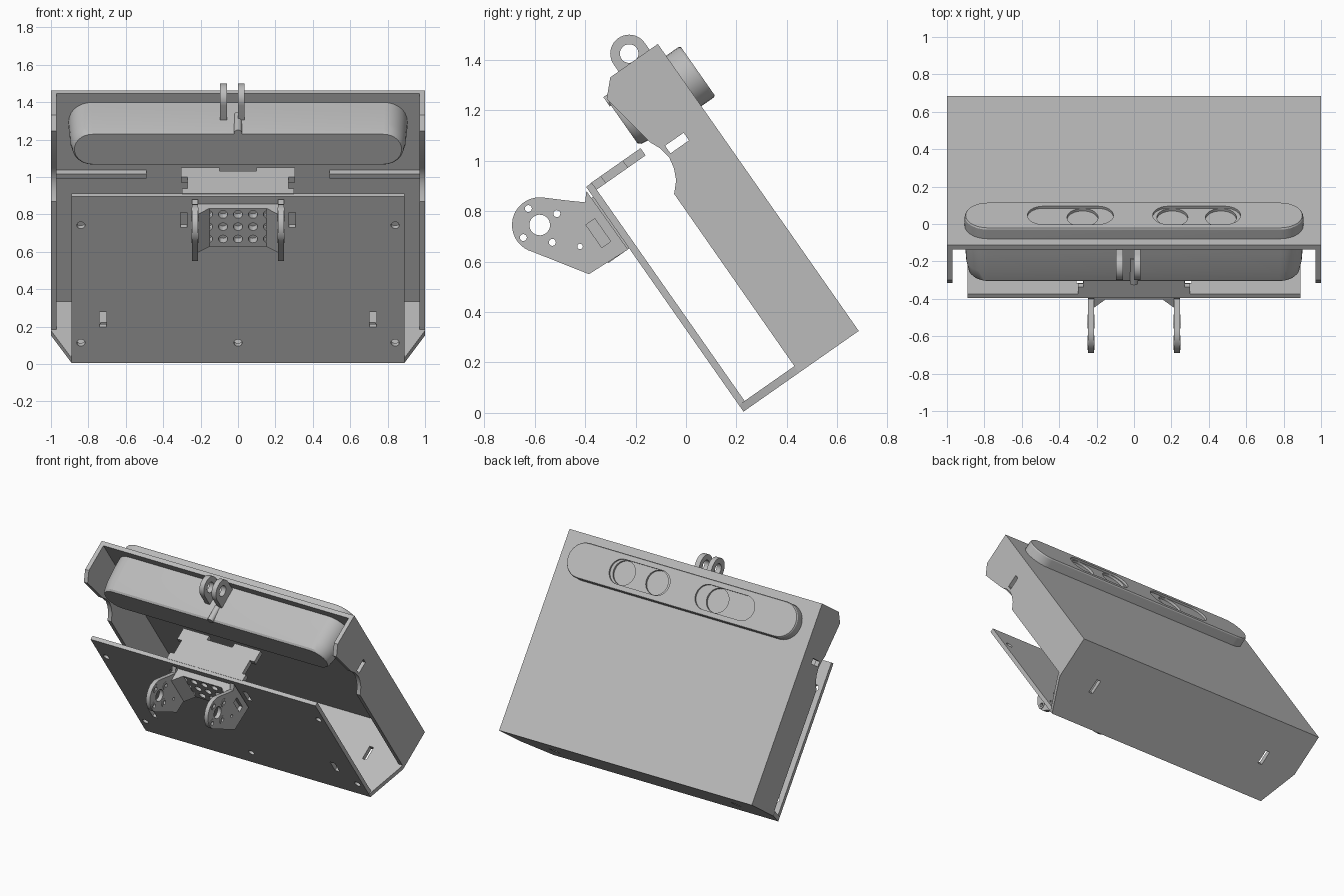
import bpy, bmesh, math
from mathutils import Matrix, Vector

if "Cube" in bpy.data.objects:
    bpy.data.objects.remove(bpy.data.objects["Cube"])

grey = bpy.data.materials.new("plain_grey")
grey.diffuse_color = (0.5, 0.5, 0.5, 1)
grey.use_nodes = True
grey.node_tree.nodes["Principled BSDF"].inputs["Base Color"].default_value = grey.diffuse_color

# Everything is built upright (x across, y towards the back, z up the panel),
# then leaned back by 35 degrees at the end.
LEAN = Matrix.Translation((0, 0.685, 0.325)) @ Matrix.Rotation(math.radians(35), 4, 'X')


def place(axis, p, t):
    if axis == 'x':
        return (t, p[0], p[1])
    if axis == 'y':
        return (p[0], t, p[1])
    return (p[0], p[1], t)


def loft(name, axis, rings):
    """Skin a list of (offset, outline) rings along an axis and cap the ends."""
    bm = bmesh.new()
    loops = [[bm.verts.new(place(axis, p, t)) for p in pts] for t, pts in rings]
    for lo, hi in zip(loops, loops[1:]):
        n = len(lo)
        for i in range(n):
            j = (i + 1) % n
            bm.faces.new((lo[i], lo[j], hi[j], hi[i]))
    bm.faces.new(loops[0])
    bm.faces.new(loops[-1])
    bmesh.ops.recalc_face_normals(bm, faces=bm.faces)
    me = bpy.data.meshes.new(name)
    bm.to_mesh(me)
    bm.free()
    ob = bpy.data.objects.new(name, me)
    bpy.context.collection.objects.link(ob)
    me.materials.append(grey)
    return ob


def prism(name, axis, pts, lo, hi):
    return loft(name, axis, [(lo, pts), (hi, pts)])


def rect(u0, u1, v0, v1):
    return [(u0, v0), (u1, v0), (u1, v1), (u0, v1)]


def arc(cu, cv, r, a0, a1, n):
    return [(cu + r * math.cos(math.radians(a0 + (a1 - a0) * i / n)),
             cv + r * math.sin(math.radians(a0 + (a1 - a0) * i / n))) for i in range(n + 1)]


def circle(cu, cv, r, n=24):
    return arc(cu, cv, r, 0, 360, n)[:-1]


def stadium(u0, u1, cv, r, n=14):
    """Slot outline with round ends centred on u0 and u1."""
    return arc(u1, cv, r, -90, 90, n) + arc(u0, cv, r, 90, 270, n)


def cut(ob, axis, pts, lo, hi):
    cutter = prism("cutter", axis, pts, lo, hi)
    mod = ob.modifiers.new("cut", 'BOOLEAN')
    mod.operation, mod.solver, mod.object = 'DIFFERENCE', 'EXACT', cutter
    dg = bpy.context.evaluated_depsgraph_get()
    dg.update()
    new = bpy.data.meshes.new_from_object(ob.evaluated_get(dg))
    ob.modifiers.clear()
    ob.data = new
    bpy.data.objects.remove(cutter)


# Back panel
prism("back_panel", 'y', rect(-0.97, 0.97, 0, 1.389), -0.03, 0)

# Side walls with a cable notch and a small slot
wall = [(0, 0), (0, 1.389), (-0.23, 1.389), (-0.291, 1.327), (-0.25, 1.09), (-0.23, 1.045),
        (-0.221, 0.995), (-0.23, 0.95), (-0.25, 0.905), (-0.288, 0.865), (-0.289, 0)]
for side, lo, hi in (("left", -1, -0.97), ("right", 0.97, 1)):
    ob = prism(side + "_wall", 'x', wall, lo, hi)
    cut(ob, 'x', rect(-0.208, -0.118, 1.005, 1.042), lo - 0.1, hi + 0.1)

# Floor with clipped front corners and two slots
floor = prism("floor", 'z', [(-1, 0), (1, 0), (1, -0.30), (0.89, -0.556),
                             (-0.89, -0.556), (-1, -0.30)], 0, 0.032)
for s in (-1, 1):
    cut(floor, 'z', rect(s * 0.72 - 0.016, s * 0.72 + 0.016, -0.325, -0.225), -0.1, 0.1)

# Front plate with screw holes and slots
plate = prism("front_plate", 'y', rect(-0.89, 0.89, 0, 1.088), -0.558, -0.53)
for x, z in ((-0.84, 0.90), (0.84, 0.90), (-0.84, 0.133), (0.84, 0.133), (0, 0.133)):
    cut(plate, 'y', circle(x, z, 0.022, 16), -0.7, -0.4)
for s in (-1, 1):
    for x, z in ((0.29, 0.935), (0.722, 0.285)):
        cut(plate, 'y', rect(s * x - 0.018, s * x + 0.018, z - 0.05, z + 0.05), -0.7, -0.4)

# Tongue shelf on top of the front plate
half = [(0.10, -0.325), (0.10, -0.293), (0.305, -0.293), (0.305, -0.38),
        (0.27, -0.38), (0.27, -0.485), (0.30, -0.485), (0.30, -0.535)]
prism("top_tongue", 'z', half + [(-x, y) for x, y in reversed(half)], 1.055, 1.09)

# Inner ledges on the back panel
for s, side in ((-1, "left"), (1, "right")):
    prism(side + "_ledge", 'y', rect(*sorted((s * 0.49, s * 0.97)), 0.86, 0.89), -0.065, -0.03)

# Sensor bar running through the panel
MID = 1.21


def bar(half_width, r):
    return stadium(-half_width + r, half_width - r, MID, r)


sensor = loft("sensor_bar", 'y', [
    (-0.292, bar(0.875, 0.098)), (-0.28, bar(0.885, 0.108)), (-0.22, bar(0.897, 0.117)),
    (-0.10, bar(0.905, 0.122)), (0.06, bar(0.905, 0.122)), (0.068, bar(0.90, 0.117))])
for x0, x1 in ((0.185, 0.485), (-0.485, -0.195)):
    cut(sensor, 'y', stadium(x0, x1, MID, 0.085), 0.054, 0.2)
for x in (0.205, 0.465, -0.275):
    cut(sensor, 'y', circle(x, MID, 0.083, 32), 0.038, 0.2)

# Twin lugs and the little pin on top of the sensor
for name, x in (("left_lug", -0.078), ("right_lug", 0.018)):
    lug = prism(name, 'x', [(-0.19, 1.31), (-0.04, 1.31)] + arc(-0.115, 1.423, 0.075, 0, 180, 20),
                x - 0.018, x + 0.018)
    cut(lug, 'x', circle(-0.115, 1.423, 0.037), x - 0.1, x + 0.1)
prism("top_pin", 'y', circle(0, 1.318, 0.022, 16), -0.298, -0.13)

# Mounting bracket: web with a grid of holes
web = prism("bracket_web", 'y', rect(-0.225, 0.225, 0.79, 1.04), -0.60, -0.558)
for z in (0.84, 0.92, 1.0):
    for x in (-0.16, -0.08, 0, 0.08, 0.16):
        cut(web, 'y', circle(x, z, 0.025, 12), -0.7, -0.5)
for s, side in ((-1, "left"), (1, "right")):
    prism(side + "_gusset", 'z', [(s * 0.22, -0.598), (s * 0.15, -0.598), (s * 0.22, -0.66)],
          0.79, 1.04)


def to_local(y, z):
    v = LEAN.inverted() @ Vector((0, y, z))
    return (v.y, v.z)


# Mounting bracket: two ears with a ring of screw bosses
ear_outline = [to_local(*p) for p in arc(-0.58, 0.745, 0.11, 80, 255, 18) +
               [(-0.385, 0.55), (-0.23, 0.648), (-0.395, 0.88), (-0.40, 0.835), (-0.47, 0.842)]]
screws = [(-0.625, 0.81), (-0.512, 0.79), (-0.645, 0.695), (-0.53, 0.676)]
for s, side in ((-1, "left"), (1, "right")):
    lo, hi = sorted((s * 0.215, s * 0.245))
    ear = prism(side + "_bracket_ear", 'x', ear_outline, lo, hi)
    cut(ear, 'x', circle(*to_local(-0.58, 0.745), 0.041), lo - 0.1, hi + 0.1)
    cut(ear, 'x', circle(*to_local(-0.42, 0.66), 0.011, 12), lo - 0.1, hi + 0.1)
    cut(ear, 'x', rect(-0.645, -0.602, 0.855, 0.965), lo - 0.1, hi + 0.1)
    for i, p in enumerate(screws):
        c = to_local(*p)
        cut(ear, 'x', circle(*c, 0.014, 12), lo - 0.1, hi + 0.1)
        boss = prism(f"{side}_boss_{i + 1}", 'x', circle(*c, 0.028, 20), lo - 0.004, hi + 0.004)
        cut(boss, 'x', circle(*c, 0.014, 12), lo - 0.1, hi + 0.1)

# Lean everything back and smooth the curved faces
for ob in bpy.context.scene.objects:
    ob.data.transform(LEAN)
    ob.select_set(True)
    bpy.context.view_layer.objects.active = ob
bpy.ops.object.shade_smooth_by_angle(angle=math.radians(30))
